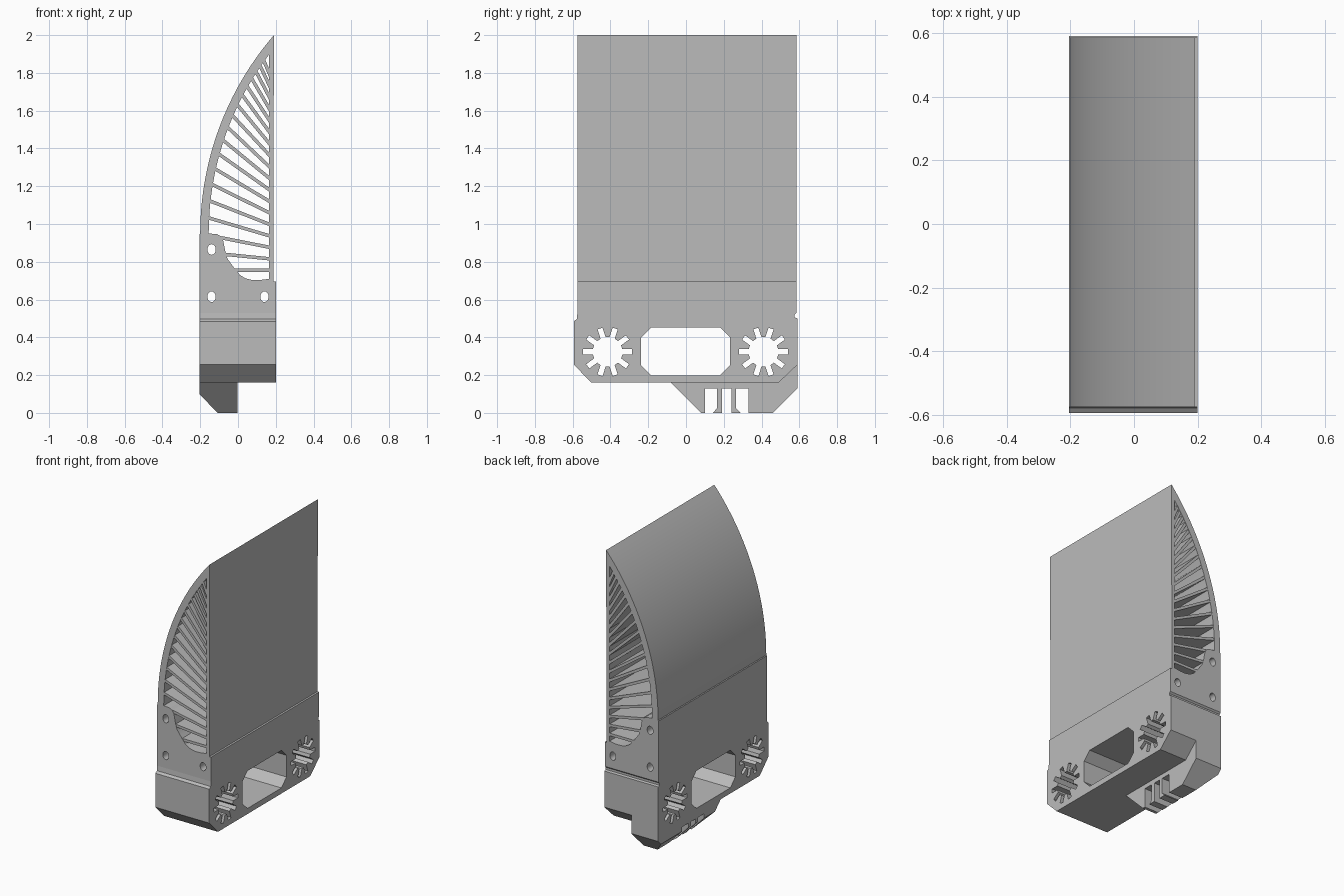
import bpy, bmesh
from math import sin, cos, radians, sqrt, pi
from mathutils import Matrix, Vector

if "Cube" in bpy.data.objects:
    bpy.data.objects.remove(bpy.data.objects["Cube"], do_unlink=True)

GREY = (0.5, 0.5, 0.5, 1)
mat = bpy.data.materials.new("plain grey")
mat.use_nodes = True
mat.diffuse_color = GREY
mat.node_tree.nodes["Principled BSDF"].inputs["Base Color"].default_value = GREY

# Local (u, v, depth) to world for profiles drawn in the xz and yz planes
ALONG_Y = Matrix(((1, 0, 0, 0), (0, 0, -1, 0), (0, 1, 0, 0), (0, 0, 0, 1)))
ALONG_X = Matrix(((0, 0, 1, 0), (1, 0, 0, 0), (0, 1, 0, 0), (0, 0, 0, 1)))


def prism(name, outlines, frame, lo, hi, chamfer=None):
    """Extrude a filled outline (later outlines are holes) from lo to hi."""
    curve = bpy.data.curves.new(name, 'CURVE')
    curve.dimensions, curve.fill_mode = '2D', 'BOTH'
    curve.extrude = (hi - lo) / 2
    for pts in outlines:
        spline = curve.splines.new('POLY')
        spline.points.add(len(pts) - 1)
        for p, (u, v) in zip(spline.points, pts):
            p.co = (u, v, 0, 1)
        spline.use_cyclic_u = True
    temp = bpy.data.objects.new(name + "_outline", curve)
    bpy.context.collection.objects.link(temp)
    deps = bpy.context.evaluated_depsgraph_get()
    mesh = bpy.data.meshes.new_from_object(temp.evaluated_get(deps))
    bpy.data.objects.remove(temp)
    bpy.data.curves.remove(curve)
    axis = Vector((1, 0, 0)) if frame is ALONG_X else Vector((0, 1, 0))
    mesh.transform(Matrix.Translation(axis * (lo + hi) / 2) @ frame)
    bm = bmesh.new()
    bm.from_mesh(mesh)
    bmesh.ops.remove_doubles(bm, verts=bm.verts, dist=0.0002)
    if chamfer:
        geom = bm.verts[:] + bm.edges[:] + bm.faces[:]
        bmesh.ops.bisect_plane(bm, geom=geom, plane_co=chamfer[0],
                               plane_no=chamfer[1], clear_outer=True)
        bmesh.ops.holes_fill(bm, edges=[e for e in bm.edges if e.is_boundary])
    bmesh.ops.recalc_face_normals(bm, faces=bm.faces)
    bm.to_mesh(mesh)
    bm.free()
    mesh.name = name
    mesh.materials.clear()
    mesh.materials.append(mat)
    obj = bpy.data.objects.new(name, mesh)
    bpy.context.collection.objects.link(obj)
    bpy.ops.object.select_all(action='DESELECT')
    obj.select_set(True)
    bpy.context.view_layer.objects.active = obj
    bpy.ops.object.shade_smooth_by_angle(angle=radians(20))
    return obj


def ellipse(u, v, ru, rv, n=24):
    return [(u + ru * cos(2 * pi * i / n), v + rv * sin(2 * pi * i / n)) for i in range(n)]


def spoked_hole(u, v, core=0.078, tip=0.13, half=0.014, n=10):
    pts = []
    for i in range(n):
        a = 2 * pi * i / n
        for r, s in ((core, -half), (tip, -half), (tip, half), (core, half)):
            pts.append((u + r * cos(a) - s * sin(a), v + r * sin(a) + s * cos(a)))
    return pts


# Curved back of the fin: an arc tangent to the vertical base
R, CX, CZ = 1.608, 1.408, 0.95


def arc(radius, x_end, n=32):
    end = sqrt(radius ** 2 - (CX - x_end) ** 2)
    heights = [end * i / n for i in range(n + 1)]
    return [(CX - sqrt(radius ** 2 - h * h), CZ + h) for h in heights]


Y0, Y1 = -0.575, 0.585

# Fin frame with its open core and mounting holes
outer = [(0.2, 0.53), (-0.204, 0.53), (-0.204, 0.945)] + arc(R, 0.19) + [(0.187, 0.695), (0.2, 0.695)]
core = arc(R - 0.045, 0.165) + [(0.165, 0.71), (0.115, 0.703), (0.075, 0.703), (0.04, 0.712),
                                (0.01, 0.73), (-0.03, 0.78), (-0.055, 0.815), (-0.066, 0.85),
                                (-0.078, 0.91), (-0.09, 0.935), (-0.11, 0.946)]
holes = [ellipse(x, z, 0.022, 0.028) for x, z in ((-0.14, 0.865), (-0.14, 0.615), (0.14, 0.615))]
prism("fin_frame", [outer, core] + holes, ALONG_Y, Y0, Y1)

# Ribs fanning from level to steep up the fin
for i in range(18):
    a = radians(5.8 * i - 0.11 * i * i)
    px, pz = 0.175, 0.755 + 0.06 * i
    dx, dz = -cos(a), sin(a)
    b = (px - CX) * dx + (pz - CZ) * dz
    c = (px - CX) ** 2 + (pz - CZ) ** 2 - (R - 0.02) ** 2
    t = -b + sqrt(b * b - c)
    if i < 3:
        t = 0.27
    h = 0.009
    bar = [(px + s * dx - w * dz, pz + s * dz + w * dx) for s, w in ((0, -h), (t, -h), (t, h), (0, h))]
    prism(f"rib_{i + 1}", [bar], ALONG_Y, Y0 + 0.002, Y1 - 0.002)

# Base block with window and two spoked sockets
block = [(-0.5, 0.16), (0.49, 0.16), (0.59, 0.255), (0.59, 0.5), (0.575, 0.505), (0.575, 0.52),
         (Y1, 0.53), (Y0, 0.53), (-0.578, 0.497), (-0.594, 0.485), (-0.594, 0.255)]
c = 0.054
window = [(-0.238 + c, 0.198), (0.234 - c, 0.198), (0.234, 0.198 + c), (0.234, 0.453 - c),
          (0.234 - c, 0.453), (-0.238 + c, 0.453), (-0.238, 0.453 - c), (-0.238, 0.198 + c)]
sockets = [spoked_hole(y, 0.323) for y in (-0.415, 0.41)]
prism("base_block", [block, window] + sockets, ALONG_X, -0.204, 0.2)

# Foot with three slots leaving two hooked clips, bevelled on the outer side
foot = [(-0.08, 0.16), (0.08, 0), (0.1, 0), (0.1, 0.13), (0.165, 0.13), (0.165, 0.025), (0.142, 0),
        (0.19, 0), (0.19, 0.13), (0.24, 0.13), (0.24, 0), (0.29, 0), (0.265, 0.025), (0.265, 0.13),
        (0.332, 0.13), (0.332, 0), (0.46, 0), (0.59, 0.13), (0.59, 0.255), (0.49, 0.16)]
prism("foot", [foot], ALONG_X, -0.204, -0.003, chamfer=((-0.204, 0, 0.1), (-0.1, 0, -0.095)))
